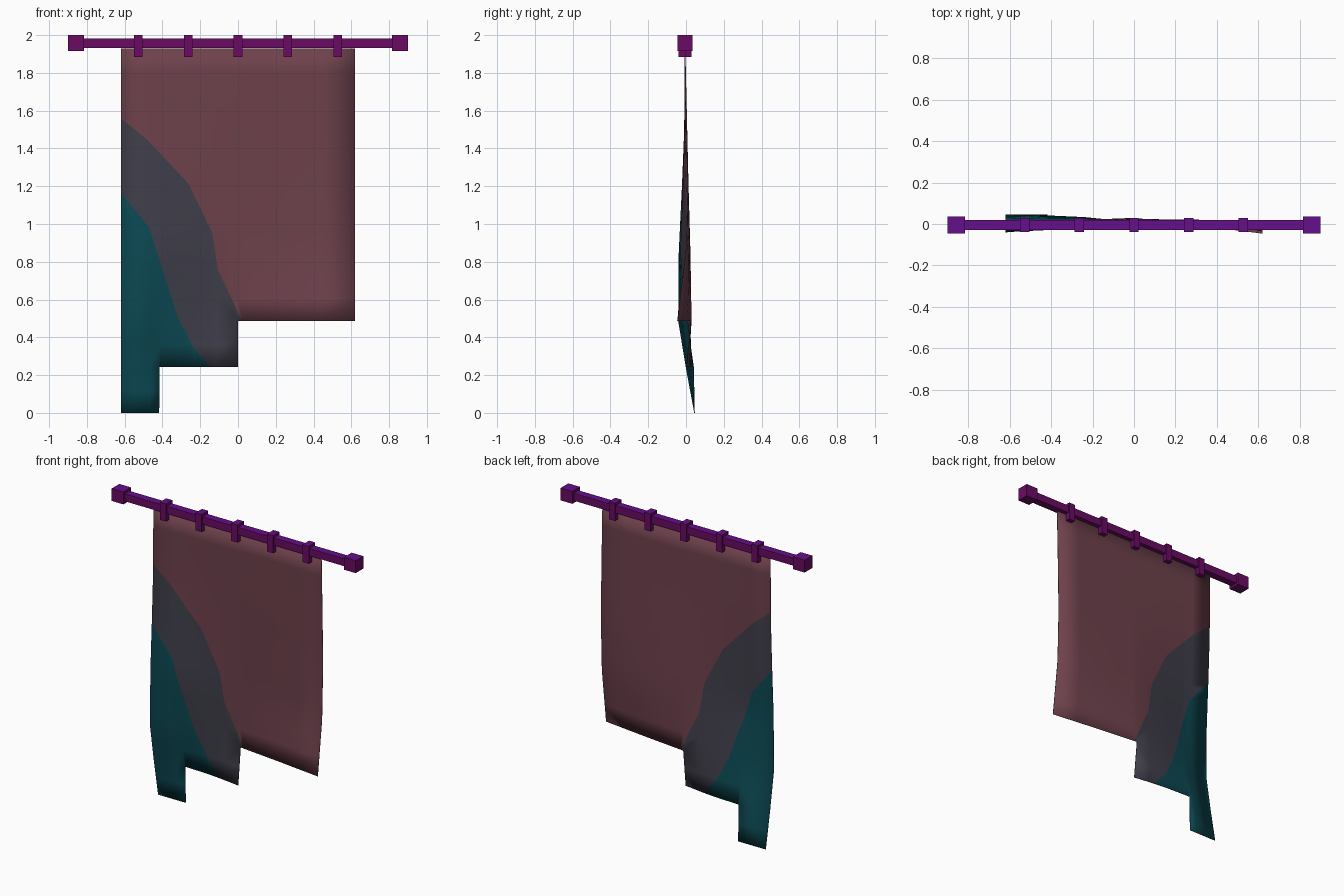
import bpy, bmesh, math
from mathutils import Vector

if "Cube" in bpy.data.objects:
    bpy.data.objects.remove(bpy.data.objects["Cube"])


def material(name, rgb):
    m = bpy.data.materials.new(name)
    lin = [((c / 255 + 0.055) / 1.055) ** 2.4 if c > 10 else c / 255 / 12.92 for c in rgb]
    m.diffuse_color = (*lin, 1)
    m.use_nodes = True
    m.node_tree.nodes["Principled BSDF"].inputs["Base Color"].default_value = m.diffuse_color
    return m


MAROON = material("maroon cloth", (110, 65, 76))
GREY = material("slate grey cloth", (64, 63, 75))
TEAL = material("teal cloth", (12, 73, 83))
MAGENTA = material("magenta rod", (106, 11, 100))
VIOLET = material("violet rod top", (102, 14, 137))


def new_object(name, bm, mats):
    mesh = bpy.data.meshes.new(name)
    bm.to_mesh(mesh)
    bm.free()
    ob = bpy.data.objects.new(name, mesh)
    bpy.context.collection.objects.link(ob)
    for m in mats:
        mesh.materials.append(m)
    return ob


def box(name, x, z0, z1, sx, sy):
    bm = bmesh.new()
    bmesh.ops.create_cube(bm, size=1)
    for v in bm.verts:
        v.co = (x + v.co.x * sx, -0.005 + v.co.y * sy, (z0 + z1) / 2 + v.co.z * (z1 - z0))
    bm.normal_update()
    for f in bm.faces:                      # upper faces are violet
        f.material_index = 1 if f.normal.z > 0.5 else 0
    return new_object(name, bm, [MAGENTA, VIOLET])


# Hanging rod, end knobs and straps
box("rod", 0, 1.932, 1.982, 1.68, 0.05)
for side in (-1, 1):
    box("rod_end", side * 0.857, 1.917, 2.0, 0.086, 0.08)
for i in range(-2, 3):
    box("strap", i * 0.2635, 1.883, 2.0, 0.045, 0.068)

# Borders between the cloth colours, as (x, z)
UPPER = [(-0.62, 1.56), (-0.48, 1.445), (-0.265, 1.217), (-0.138, 0.958),
         (-0.106, 0.757), (0, 0.534), (0.026, 0.487)]
LOWER = [(-0.62, 1.164), (-0.47, 0.98), (-0.413, 0.80), (-0.317, 0.503),
         (-0.238, 0.35), (-0.148, 0.243)]
TOP = 1.928


def border(line, x):
    for (x0, z0), (x1, z1) in zip(line, line[1:]):
        if x0 <= x <= x1:
            return z0 + (z1 - z0) * (x - x0) / (x1 - x0)
    return 0


def hem(x):
    return 0 if x < -0.417 else 0.243 if x < 0 else 0.487


# Gentle folds: depth of the cloth by height, at a few widths
FOLD_X = [-0.62, -0.417, -0.2, 0, 0.3, 0.62]
FOLDS = [(0, (0.045, 0.045, 0.045, 0.045, 0, 0)),
         (0.243, (0.0, 0.04, 0.03, 0.002, 0, 0)),
         (0.487, (-0.04, 0.0, 0.02, 0.028, -0.005, -0.045)),
         (0.85, (-0.037, -0.028, 0.0, 0.022, 0.02, 0.0)),
         (1.2, (-0.02, -0.015, 0.0, 0.012, 0.012, 0.01)),
         (1.5, (-0.008, -0.006, 0.0, 0.003, 0.005, 0.005)),
         (TOP, (-0.005,) * 6)]


def sway(x, z):
    rows = [(h, border(list(zip(FOLD_X, r)), min(0.62, max(-0.62, x)))) for h, r in FOLDS]
    return border(rows, min(TOP, max(0, z)))


# Cloth: a grid with a stepped hem, cut along the colour borders
xs = sorted({p[0] for p in UPPER + LOWER} | {-0.417, 0.15, 0.3, 0.45, 0.62})
zs = [0, 0.12, 0.243, 0.365, 0.487] + [0.487 + (TOP - 0.487) * i / 12 for i in range(1, 13)]
zs[-1] = TOP
bm = bmesh.new()
verts = {}


def vert(x, z):
    if (x, z) not in verts:
        verts[x, z] = bm.verts.new((x, 0, z))
    return verts[x, z]


for x0, x1 in zip(xs, xs[1:]):
    for z0, z1 in zip(zs, zs[1:]):
        if z0 >= hem((x0 + x1) / 2) - 1e-4:
            bm.faces.new([vert(x0, z0), vert(x1, z0), vert(x1, z1), vert(x0, z1)])
for line in (UPPER, LOWER):
    for (x0, z0), (x1, z1) in zip(line, line[1:]):
        faces = [f for f in bm.faces if x0 < f.calc_center_median().x < x1]
        geom = set(faces)
        for f in faces:
            geom.update(f.edges)
            geom.update(f.verts)
        bmesh.ops.bisect_plane(bm, geom=list(geom), dist=1e-4, plane_co=Vector((x0, 0, z0)),
                               plane_no=Vector((z1 - z0, 0, x0 - x1)))
for f in bm.faces:
    c = f.calc_center_median()
    f.material_index = 2 if c.z < border(LOWER, c.x) else 1 if c.z < border(UPPER, c.x) else 0
for v in bm.verts:
    v.co.y = sway(v.co.x, v.co.z)
for f in bm.faces:
    f.smooth = True
cloth = new_object("banner_cloth", bm, [MAROON, GREY, TEAL])
thick = cloth.modifiers.new("thickness", "SOLIDIFY")
thick.thickness = 0.003
thick.offset = 0
bpy.context.view_layer.objects.active = cloth
cloth.select_set(True)
bpy.ops.object.shade_smooth_by_angle(angle=math.radians(40))
